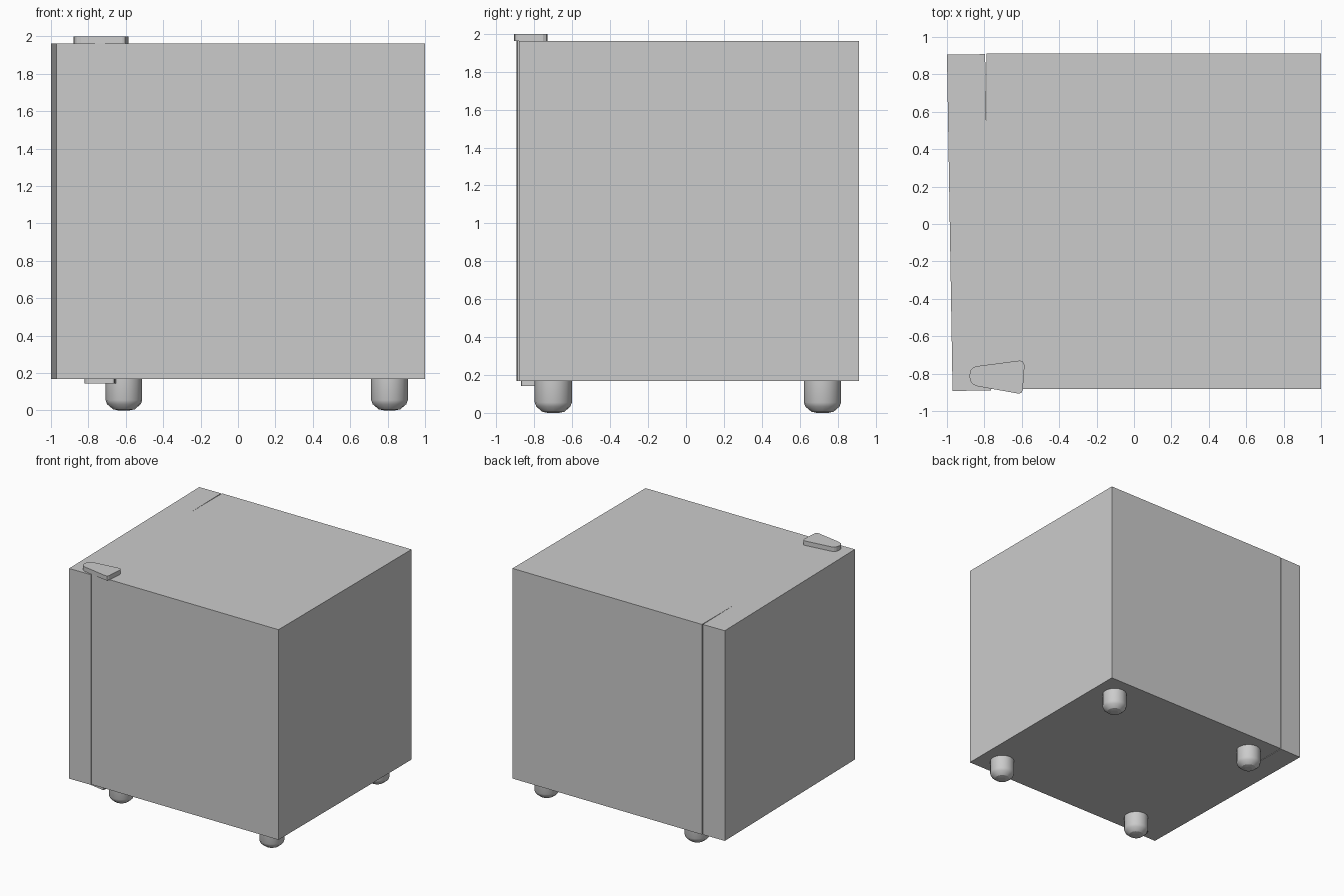
import bpy, bmesh, math
from mathutils import Vector

if "Cube" in bpy.data.objects:
    bpy.data.objects.remove(bpy.data.objects["Cube"])

BOTTOM, TOP = 0.168, 1.962


def finish(name, bm):
    bmesh.ops.recalc_face_normals(bm, faces=bm.faces)
    mesh = bpy.data.meshes.new(name)
    bm.to_mesh(mesh)
    bm.free()
    obj = bpy.data.objects.new(name, mesh)
    bpy.context.collection.objects.link(obj)
    return obj


def prism(name, outline, z0, z1):
    """Extrude a plan outline from z0 up to z1."""
    bm = bmesh.new()
    face = bm.faces.new([bm.verts.new((x, y, z0)) for x, y in outline])
    ext = bmesh.ops.extrude_face_region(bm, geom=[face])
    verts = [v for v in ext["geom"] if isinstance(v, bmesh.types.BMVert)]
    bmesh.ops.translate(bm, verts=verts, vec=(0, 0, z1 - z0))
    return finish(name, bm)


def lathe(name, profile, centre, sides=16):
    """Spin an (r, z) profile around a vertical axis."""
    bm = bmesh.new()
    verts = [bm.verts.new((r, 0, z)) for r, z in profile]
    edges = [bm.edges.new(pair) for pair in zip(verts, verts[1:])]
    bmesh.ops.spin(bm, geom=verts + edges, cent=(0, 0, 0), axis=(0, 0, 1),
                   angle=math.tau, steps=sides, use_duplicate=False)
    bmesh.ops.remove_doubles(bm, verts=bm.verts, dist=0.0005)
    obj = finish(name, bm)
    obj.location = Vector((*centre, 0))
    for poly in obj.data.polygons:
        poly.use_smooth = abs(poly.normal.z) < 0.95
    return obj


# Cabinet
prism("cabinet", [(-0.789, -0.882), (1.0, -0.882), (1.0, 0.912), (-0.789, 0.912)],
      BOTTOM, TOP)

# Door, swung slightly open about the front hinge
prism("door", [(-0.97, -0.893), (-0.765, -0.889), (-0.796, 0.908), (-1.0, 0.905)],
      BOTTOM, TOP)

# Rounded wedge-shaped hinge cover on top
cover = [(-0.88, -0.81), (-0.873, -0.782), (-0.86, -0.767), (-0.84, -0.76),
         (-0.61, -0.73), (-0.595, -0.735), (-0.585, -0.755),
         (-0.595, -0.89), (-0.603, -0.903), (-0.617, -0.907),
         (-0.84, -0.867), (-0.863, -0.856), (-0.876, -0.837)]
prism("top_hinge_cover", cover, TOP, 2.0)

# Smaller hinge plate underneath
lower = [(-0.735 + (x + 0.73) * 0.57, -0.82 + (y + 0.82) * 0.57) for x, y in cover]
prism("bottom_hinge_plate", lower, 0.143, BOTTOM)

# Four rounded feet
foot_profile = [(0, BOTTOM), (0.098, BOTTOM), (0.098, 0.055), (0.09, 0.033),
                (0.058, 0.006), (0.03, 0.0), (0, 0.0)]
for x_name, x in (("left", -0.61), ("right", 0.81)):
    for y_name, y in (("front", -0.7), ("back", 0.72)):
        lathe(f"{y_name}_{x_name}_foot", foot_profile, (x, y))
